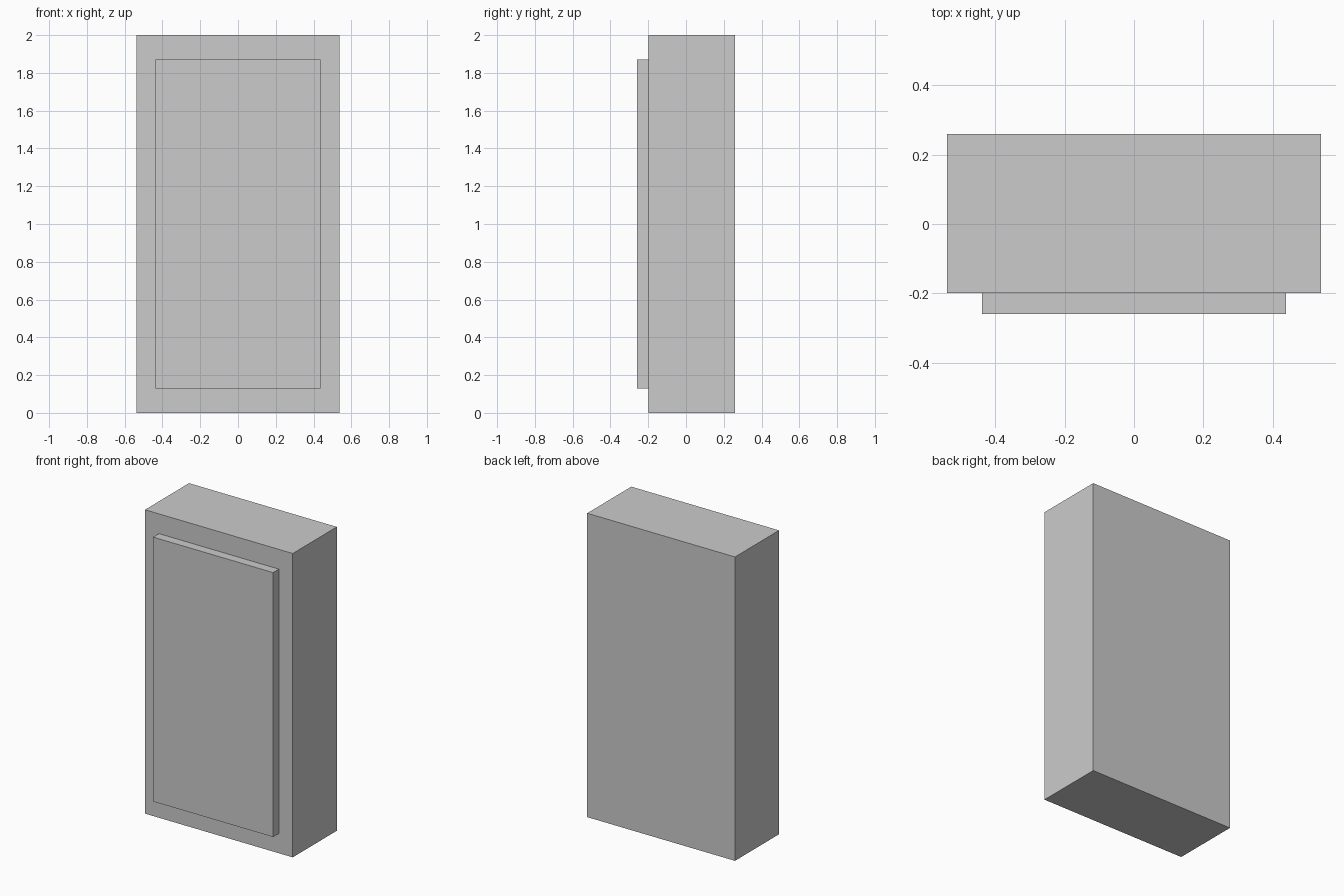
import bpy

if "Cube" in bpy.data.objects:
    bpy.data.objects.remove(bpy.data.objects["Cube"])


def box(name, x, y, z):
    """Add a box spanning the given (min, max) ranges."""
    spans = (x, y, z)
    bpy.ops.mesh.primitive_cube_add(size=1, location=[(a + b) / 2 for a, b in spans])
    obj = bpy.context.object
    obj.name = name
    obj.scale = [b - a for a, b in spans]
    bpy.ops.object.transform_apply(location=False, rotation=False, scale=True)
    return obj


BACK, FACE, FRONT = 0.259, -0.199, -0.259

# Main cabinet block
box("cabinet_body", (-0.538, 0.538), (FACE, BACK), (0, 2))

# Raised panel on the front
box("front_panel", (-0.437, 0.437), (FRONT, FACE), (0.13, 1.87))
